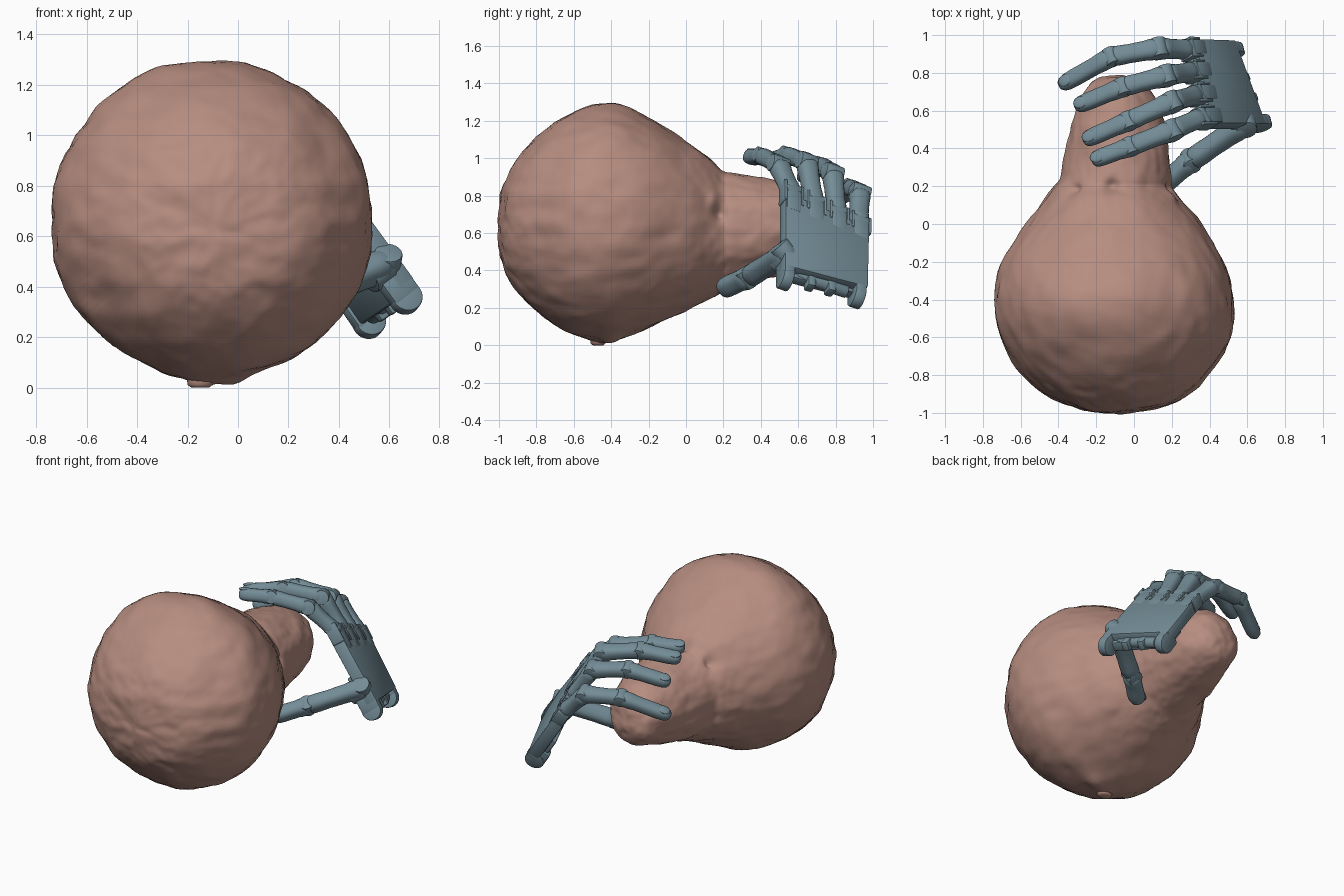
import bpy, bmesh, math
from mathutils import Vector, Matrix, noise

if "Cube" in bpy.data.objects:
    bpy.data.objects.remove(bpy.data.objects["Cube"])


def material(name, rgb):
    m = bpy.data.materials.new(name)
    m.diffuse_color = (*rgb, 1)
    m.use_nodes = True
    m.node_tree.nodes["Principled BSDF"].inputs["Base Color"].default_value = m.diffuse_color
    return m


SKIN = material("clay", (0.47, 0.265, 0.215))
METAL = material("slate", (0.175, 0.265, 0.31))


def finish(bm, name, mat, angle=40):
    bmesh.ops.recalc_face_normals(bm, faces=bm.faces)
    me = bpy.data.meshes.new(name)
    bm.to_mesh(me)
    bm.free()
    ob = bpy.data.objects.new(name, me)
    bpy.context.collection.objects.link(ob)
    me.materials.append(mat)
    bpy.ops.object.select_all(action='DESELECT')
    ob.select_set(True)
    bpy.context.view_layer.objects.active = ob
    bpy.ops.object.shade_smooth_by_angle(angle=math.radians(angle))
    return ob


def loft(bm, rings):
    rows = [[bm.verts.new(p) for p in r] for r in rings]
    n = len(rows[0])
    for a, b in zip(rows, rows[1:]):
        for i in range(n):
            bm.faces.new((a[i], a[(i + 1) % n], b[(i + 1) % n], b[i]))
    bm.faces.new(rows[0])
    bm.faces.new(rows[-1])


# Gourd body: rows of y, left, right, bottom, top
KEYS = [(-1.0, -.12, -.08, .60, .64), (-.985, -.27, .09, .44, .82), (-.93, -.42, .25, .32, .96),
        (-.8, -.59, .39, .18, 1.11), (-.6, -.71, .51, .06, 1.25), (-.4, -.745, .53, .035, 1.295),
        (-.2, -.70, .475, .09, 1.22), (0, -.57, .36, .19, 1.09), (.12, -.48, .255, .24, 1.01),
        (.195, -.425, .205, .275, .945), (.25, -.385, .20, .30, .93), (.4, -.365, .185, .35, .90),
        (.55, -.325, .155, .385, .865), (.67, -.28, .11, .42, .82), (.74, -.235, .06, .46, .76),
        (.775, -.18, -.02, .53, .69), (.785, -.11, -.09, .60, .62)]
# Puckers and lumps: centre, width, height
MARKS = [((-.33, .19, .88), .04, -.04), ((-.12, .20, .95), .04, -.04), ((.2, .17, .71), .04, -.045),
         ((.14, .13, .5), .035, -.035), ((-.02, -.40, .03), .06, .03), ((-.55, -.6, .3), .08, .02),
         ((-.28, .22, .93), .04, .02), ((.2, .15, .78), .04, .02), ((.42, -.1, .6), .08, -.015),
         ((-.15, -.46, .04), .07, .02)]


def catmull(keys, steps):
    k = [keys[0], *keys, keys[-1]]
    for i in range(1, len(k) - 2):
        for j in range(steps):
            t = j / steps
            yield [.5 * (2 * b + (c - a) * t + (2 * a - 5 * b + 4 * c - d) * t * t
                         + (3 * b - a - 3 * c + d) * t ** 3)
                   for a, b, c, d in zip(k[i - 1], k[i], k[i + 1], k[i + 2])]
    yield list(keys[-1])


def body():
    rings, n = [], 144
    for y, l, r, lo, hi in catmull(KEYS, 8):
        c = Vector(((l + r) / 2, y, (lo + hi) / 2))
        ring = []
        for i in range(n):
            a = 2 * math.pi * i / n
            p = c + Vector((math.cos(a) * (r - l) / 2, 0, math.sin(a) * (hi - lo) / 2))
            out = (p - Vector((-.1, min(max(y, -.4), .5), .63))).normalized()
            h = .011 * noise.noise(p * 4) + .010 * noise.noise(Vector((p.x * 7, p.y * 7, p.z * 13)))
            h += .004 * noise.noise(p * 22)
            h += sum(g * math.exp(-((p - Vector(q)).length / w) ** 2) for q, w, g in MARKS)
            p = p + out * h
            p.z = max(p.z, .012)
            ring.append(p)
        rings.append(ring)
    bm = bmesh.new()
    loft(bm, rings)
    finish(bm, "gourd_body", SKIN, 80)


body()

# Stem nub underneath
bm = bmesh.new()
loft(bm, [[(-.15 + r * math.cos(i * math.pi / 12), -.47 + .8 * r * math.sin(i * math.pi / 12), z)
           for i in range(24)] for z, r in [(0, .035), (.01, .05), (.03, .052), (.05, .05), (.1, .08)]])
finish(bm, "stem_nub", SKIN, 60)

# Palm coordinates: s from index to little finger, t from wrist to knuckles, d inward
A, B = Vector((.75, .53, .365)), Vector((.575, .975, .26))
C, D = Vector((.36, .535, .90)), Vector((.285, .985, .69))
N = (C - A).cross(B - A).normalized()
if N.x < 0:
    N = -N
ACROSS = (B - A + D - C).normalized()


def P(s, t, d=0):
    return (A.lerp(B, s)).lerp(C.lerp(D, s), t) - N * d


def slab(name, s0, s1, t0, t1, d0, d1, bevel=.012):
    bm = bmesh.new()
    loft(bm, [[P(s0, t, d0), P(s1, t, d0), P(s1, t, d1), P(s0, t, d1)] for t in (t0, t1)])
    bmesh.ops.bevel(bm, geom=bm.edges[:], offset=bevel, segments=2, profile=.5, affect='EDGES')
    return finish(bm, name, METAL)


def rod(name, centre, axis, radius, length):
    bm = bmesh.new()
    m = Matrix.Translation(centre) @ axis.to_track_quat('Z', 'Y').to_matrix().to_4x4()
    bmesh.ops.create_cone(bm, cap_ends=True, segments=28, radius1=radius, radius2=radius, depth=length, matrix=m)
    caps = [e for f in bm.faces if len(f.verts) > 4 for e in f.edges]
    bmesh.ops.bevel(bm, geom=caps, offset=.007, segments=2, profile=.5, affect='EDGES')
    return finish(bm, name, METAL)


slab("palm", 0, 1, .12, .86, 0, .085)
slab("palm_heel", .05, .95, .08, .45, .05, .115)

# Wrist lugs with rounded ends, and the hinge bar between them
for k, (s0, s1) in enumerate([(0, .13), (.86, .99)]):
    slab(f"wrist_lug_{k}", s0, s1, .06, .25, .002, .13)
    rod(f"wrist_lug_end_{k}", P((s0 + s1) / 2, .065, .067), ACROSS, .064, .06)
rod("wrist_bar", P(.5, .12, .07), ACROSS, .035, .3)
for k, s in enumerate((.36, .6)):
    slab(f"wrist_tab_{k}", s - .05, s + .05, .02, .2, .03, .1)


def phalanx(name, a, b, r0, r1, side, tip=False):
    u = (b - a).normalized()
    up = side.cross(u).normalized()
    if up.dot(N + Vector((0, 0, .5))) < 0:
        up = -up
    across = u.cross(up)
    prof = [(0, .6), (.02, .88), (.08, 1), (.2, 1), (.3, .94), (.65, .94), (.82, 1), (.94, 1), (.98, .88), (1, .6)]
    if tip:
        prof = prof[:5] + [(.5, .95), (.7, .97), (.86, .92), (.94, .78), (.985, .5), (1, .15)]
    rings = []
    for t, q in prof:
        c, r = a.lerp(b, t), (r0 + (r1 - r0) * t) * q
        ring = []
        for i in range(24):
            x, z = math.cos(i * math.pi / 12), math.sin(i * math.pi / 12)
            f = r / (abs(x) ** 2.6 + abs(z) ** 2.6) ** (1 / 2.6)
            ring.append(c + across * x * f + up * z * f * .92)
        rings.append(ring)
    bm = bmesh.new()
    loft(bm, rings)
    finish(bm, name, METAL, 45)
    if tip:
        # Fingernail plate
        bm = bmesh.new()
        rot = Matrix((across, u, up)).transposed().to_4x4()
        m = Matrix.Translation(a.lerp(b, .84) + up * r1 * .74) @ rot @ Matrix.Diagonal((r1 * .7, r1 * .85, r1 * .26, 1))
        bmesh.ops.create_uvsphere(bm, u_segments=20, v_segments=10, radius=1, matrix=m)
        finish(bm, name + "_nail", METAL, 60)


def digit(name, pts, radii, side):
    pts = [Vector(p) for p in pts]
    for k, (a, b) in enumerate(zip(pts, pts[1:])):
        last = k == len(pts) - 2
        phalanx(f"{name}_segment_{k}", a, a.lerp(b, 1 if last else .98), radii[k], radii[k + 1], side, last)
        u = (b - a).normalized()
        rod(f"{name}_joint_{k}", a, (side - u * side.dot(u)).normalized(), radii[k] * .85, radii[k] * 1.85)


FINGERS = {
    "index": (.1, [(.20, .495, .965), (-.02, .41, 1.01), (-.225, .335, 1.005)]),
    "middle": (.37, [(.20, .645, .98), (-.03, .545, 1.015), (-.27, .44, .98)]),
    "ring": (.64, [(.17, .785, .92), (-.06, .725, .96), (-.315, .62, .895)]),
    "little": (.9, [(.13, .93, .815), (-.12, .885, .84), (-.395, .73, .725)]),
}
for name, (s, rest) in FINGERS.items():
    # Knuckle housing and a fork either side of each finger root
    slab(f"{name}_knuckle", s - .09, s + .09, .7, .92, -.004, .085)
    for k in (-1, 1):
        slab(f"{name}_fork_{k + 1}", s + k * .1 - .018, s + k * .1 + .018, .78, .98, -.006, .08, .008)
    digit(name + "_finger", [P(s, .92, .04), *rest], [.052, .056, .05, .046], ACROSS)

# Thumb on a round socket at the inner palm
rod("thumb_socket", P(.08, .3, .1), N, .07, .1)
digit("thumb", [(.59, .535, .49), (.30, .335, .365), (.13, .19, .30)],
      [.066, .058, .058], Vector((.3, -.5, .8)))
